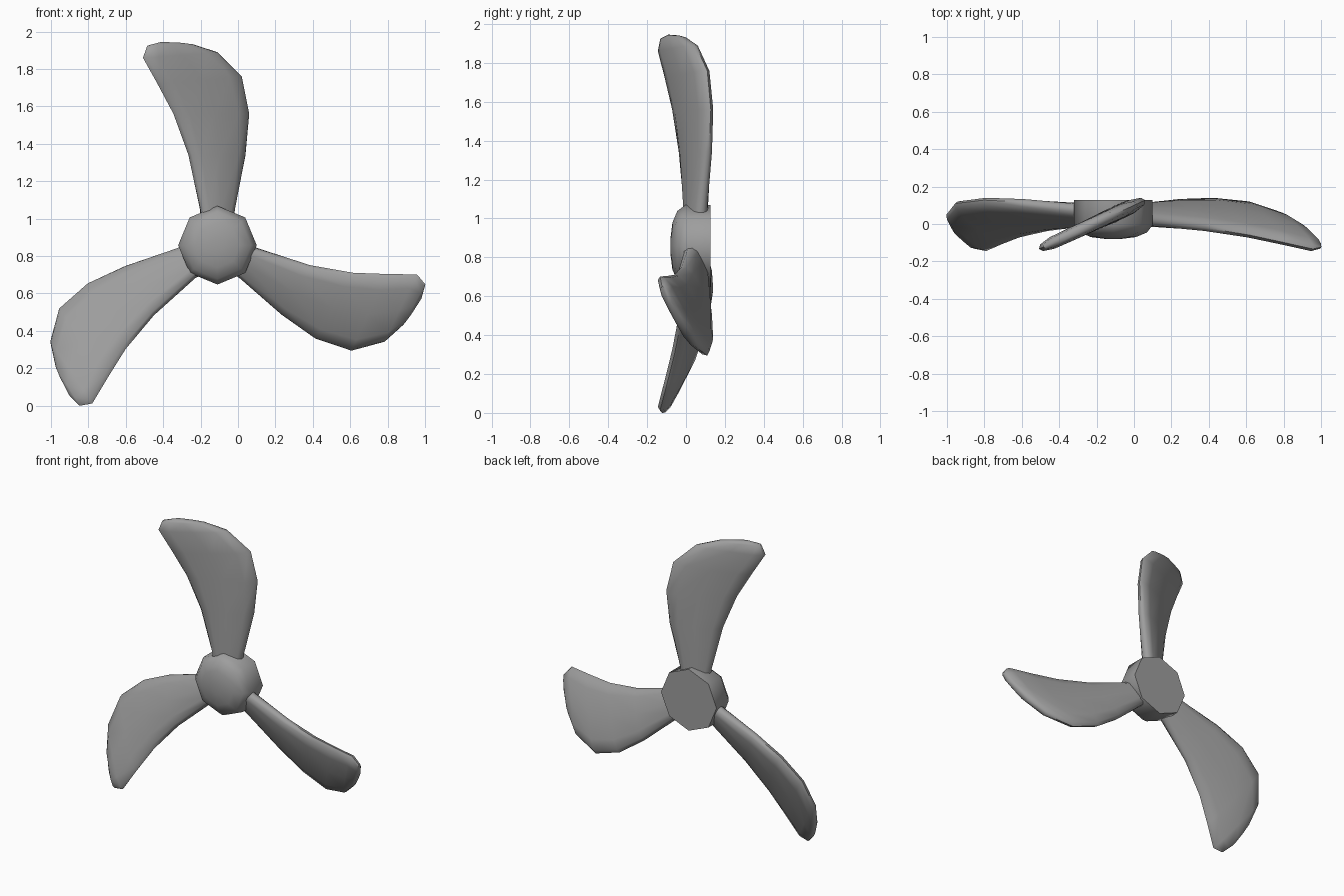
import bpy, math
from mathutils import Matrix, Vector

if "Cube" in bpy.data.objects:
    bpy.data.objects.remove(bpy.data.objects["Cube"])

CENTRE = Vector((-0.11, 0, 0.858))
dark_grey = bpy.data.materials.new("dark_grey")
dark_grey.diffuse_color = (0.34, 0.34, 0.34, 1)
dark_grey.use_nodes = True
dark_grey.node_tree.nodes["Principled BSDF"].inputs["Base Color"].default_value = dark_grey.diffuse_color


def loft(name, rings):
    """Skin a list of equal-sized point rings and cap both ends."""
    n = len(rings[0])
    verts = [p for r in rings for p in r]
    faces = [(i * n + j, i * n + (j + 1) % n, (i + 1) * n + (j + 1) % n, (i + 1) * n + j)
             for i in range(len(rings) - 1) for j in range(n)]
    faces.append(tuple(reversed(range(n))))
    faces.append(tuple(range(len(verts) - n, len(verts))))
    me = bpy.data.meshes.new(name)
    me.from_pydata(verts, [], faces)
    me.materials.append(dark_grey)
    ob = bpy.data.objects.new(name, me)
    bpy.context.collection.objects.link(ob)
    bpy.ops.object.select_all(action='DESELECT')
    ob.select_set(True)
    bpy.context.view_layer.objects.active = ob
    bpy.ops.object.mode_set(mode='EDIT')
    bpy.ops.mesh.select_all(action='SELECT')
    bpy.ops.mesh.normals_make_consistent(inside=False)
    bpy.ops.object.mode_set(mode='OBJECT')
    bpy.ops.object.shade_smooth_by_angle(angle=math.radians(50))
    return ob


# Hub: eight-sided, flat back, domed front
hub_profile = [(0.127, 0.21), (-0.005, 0.21), (-0.045, 0.18), (-0.07, 0.12), (-0.08, 0.04)]
loft("hub", [[CENTRE + Vector((r * math.cos(k * math.pi / 4), y, r * math.sin(k * math.pi / 4)))
              for k in range(8)] for y, r in hub_profile])

# Blade sections: trailing x, z, leading x, z, half thickness
sections = [
    (-0.20, 0.92, -0.03, 0.92, 0.042),
    (-0.20, 1.05, -0.02, 1.05, 0.042),
    (-0.265, 1.34, 0.04, 1.34, 0.040),
    (-0.345, 1.56, 0.06, 1.56, 0.038),
    (-0.43, 1.72, 0.02, 1.76, 0.037),
    (-0.508, 1.86, -0.11, 1.89, 0.035),
    (-0.485, 1.925, -0.24, 1.932, 0.026),
    (-0.41, 1.945, -0.30, 1.94, 0.013),
]
# Rounded cross-section: chord position, thickness
half = [(1, 0), (0.93, 0.55), (0.65, 0.95), (0, 1), (-0.65, 0.95), (-0.93, 0.55)]
profile = half + [(-u, -t) for u, t in half]
SLOPE = 0.46                       # blade pitch
normal = Vector((-SLOPE, 1, 0)).normalized()

rings = []
for x0, z0, x1, z1, th in sections:
    ring = []
    for u, t in profile:
        f = (u + 1) / 2
        x, z = x0 + (x1 - x0) * f, z0 + (z1 - z0) * f
        y = 0.1 + SLOPE * x
        ring.append(Vector((x, y, z)) + normal * (t * th))
    rings.append(ring)

# Three blades around the hub
for i in range(3):
    turn = (Matrix.Translation(CENTRE) @ Matrix.Rotation(math.radians(120 * i), 4, 'Y')
            @ Matrix.Translation(-CENTRE))
    loft(f"blade_{i + 1}", [[turn @ p for p in r] for r in rings])
